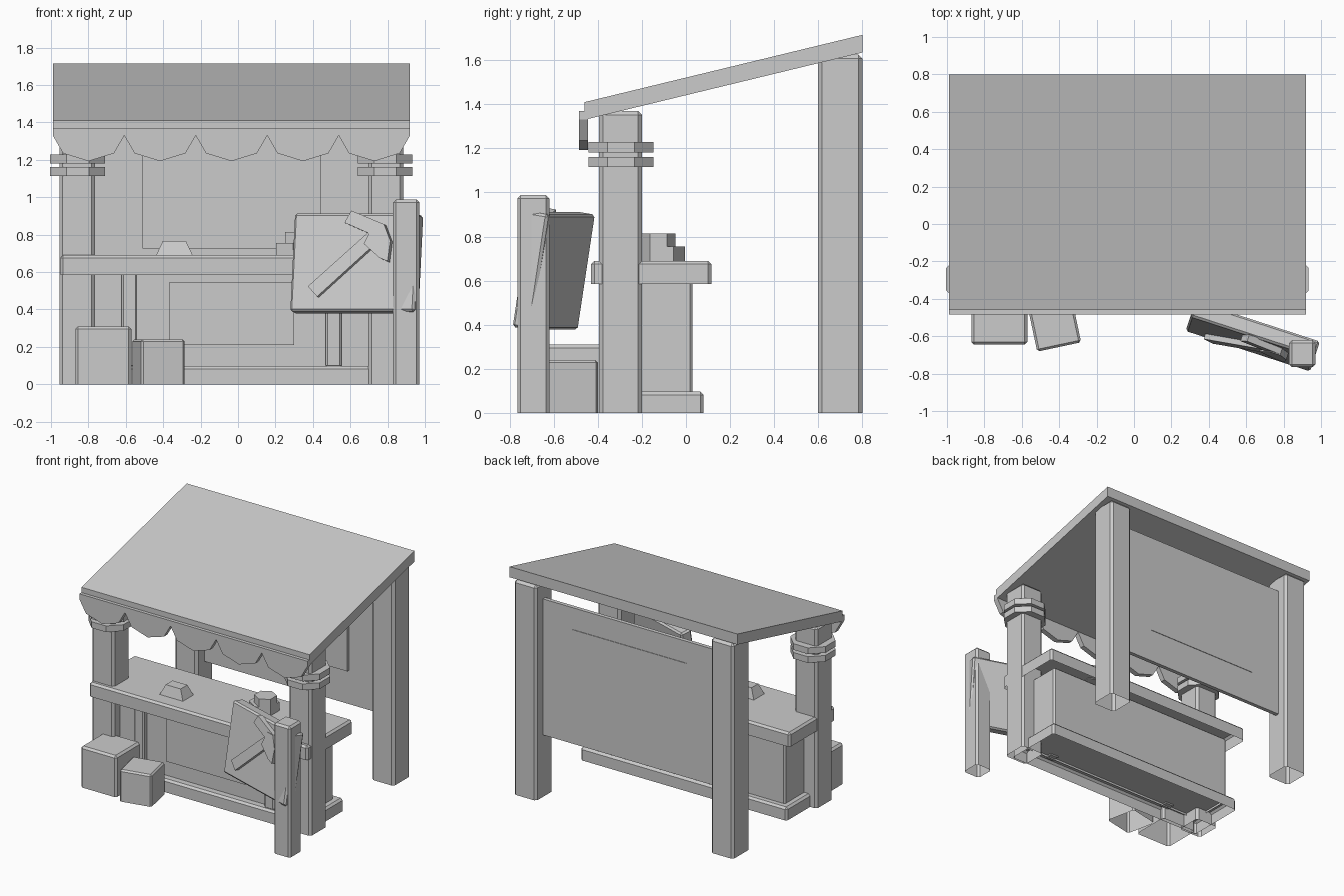
import bpy, bmesh
from math import radians, pi
from mathutils import Matrix, Vector

if "Cube" in bpy.data.objects:
    bpy.data.objects.remove(bpy.data.objects["Cube"])

CX = -0.035  # middle of the stall


def finish(name, bm, open_bottom=False):
    bmesh.ops.recalc_face_normals(bm, faces=bm.faces)
    if open_bottom:
        low = [f for f in bm.faces if f.normal.z < -0.3]
        bmesh.ops.delete(bm, geom=low, context='FACES')
    me = bpy.data.meshes.new(name)
    bm.to_mesh(me)
    bm.free()
    ob = bpy.data.objects.new(name, me)
    bpy.context.collection.objects.link(ob)
    return ob


def box(name, x, y, z, bevel=0.0, open_bottom=False):
    bm = bmesh.new()
    size = (x[1] - x[0], y[1] - y[0], z[1] - z[0])
    mid = Vector((sum(x) / 2, sum(y) / 2, sum(z) / 2))
    bmesh.ops.create_cube(bm, size=1)
    bmesh.ops.scale(bm, vec=size, verts=bm.verts)
    if bevel:
        edges = [e for e in bm.edges
                 if not (open_bottom and all(v.co.z < 0 for v in e.verts))]
        bmesh.ops.bevel(bm, geom=edges, offset=bevel, segments=1, affect='EDGES')
    ob = finish(name, bm, open_bottom)
    ob.location = mid
    return ob


def prism(name, pts, depth, to3d):
    """Extrude a 2D outline; to3d maps (a, b, d) to a point."""
    bm = bmesh.new()
    f = bm.faces.new([bm.verts.new(to3d(a, b, 0)) for a, b in pts])
    r = bmesh.ops.extrude_face_region(bm, geom=[f])
    shift = Vector(to3d(0, 0, depth)) - Vector(to3d(0, 0, 0))
    bmesh.ops.translate(bm, vec=shift,
                        verts=[g for g in r['geom'] if isinstance(g, bmesh.types.BMVert)])
    return finish(name, bm)


def disc(name, sides, r, loc, h, turn, r2=None):
    bm = bmesh.new()
    bmesh.ops.create_cone(bm, cap_ends=True, segments=sides, radius1=r,
                          radius2=r2 or r, depth=h,
                          matrix=Matrix.Rotation(turn, 4, 'Z'))
    ob = finish(name, bm)
    ob.location = loc
    return ob


# Roof slab
prism("roof", [(-0.46, 1.33), (0.8, 1.635), (0.8, 1.715), (-0.46, 1.41)], 1.91,
      lambda a, b, d: (-0.99 + d, a, b))

# Scalloped valance
outline = [(0.92, 1.37), (-0.99, 1.37), (-0.99, 1.33)]
step = 1.91 / 5
for i in range(5):
    x0 = -0.99 + i * step
    outline += [(x0 + 0.055, 1.235), (x0 + step / 2, 1.193),
                (x0 + step - 0.055, 1.235), (x0 + step, 1.33)]
prism("valance", outline, 0.04, lambda a, b, d: (a, -0.485 + d, b))

# Posts and octagonal bands
for side, s in (("left", -1), ("right", 1)):
    px = CX + s * 0.825
    xs = (px - 0.095, px + 0.095)
    box(side + "_front_post", xs, (-0.395, -0.2), (0, 1.37), 0.018, True)
    box(side + "_rear_post", xs, (0.6, 0.8), (0, 1.625), 0.018, True)
    for z in (1.138, 1.205):
        disc(side + "_post_band", 8, 0.159, (CX + s * 0.822, -0.295, z), 0.047, pi / 8)
    # Slim pilasters on the counter front
    qx = CX + s * 0.546
    box(side + "_pilaster", (qx - 0.042, qx + 0.042), (-0.36, -0.28), (0.09, 0.6), 0.01)

# Rear wall with hanging panel
box("rear_wall", (-0.8, 0.73), (0.69, 0.72), (0.47, 1.5))
box("rear_wall_panel", (-0.51, 0.445), (0.67, 0.724), (0.725, 1.335))

# Counter
box("counter_top", (-0.95, 0.88), (-0.43, 0.115), (0.585, 0.69), 0.015, True)
box("counter_body", (-0.85, 0.78), (-0.32, 0.03), (0.08, 0.6), 0.012, True)
box("counter_base", (-0.9, 0.83), (-0.38, 0.08), (0, 0.097), 0.015, True)
box("counter_front_panel", (-0.37, 0.3), (-0.335, -0.31), (0.21, 0.545))

# Goods on the counter
ingot = disc("ingot", 4, 2 ** 0.5 / 2, (-0.34, -0.25, 0.725), 0.08, pi / 4, 0.44)
ingot.scale = (0.2, 0.13, 1)
disc("lower_hex_block", 6, 0.105, (0.295, -0.11, 0.72), 0.07, 0)
disc("upper_hex_block", 6, 0.078, (0.318, -0.125, 0.785), 0.06, 0)

# Crates in front
box("large_crate", (-0.87, -0.57), (-0.645, -0.35), (0, 0.31), 0.015, True)
small = box("small_crate", (-0.545, -0.305), (-0.66, -0.42), (0, 0.24), 0.012, True)
small.rotation_euler.z = radians(12)

# Sign post and tilted board
box("sign_post", (0.83, 0.97), (-0.765, -0.62), (0, 0.988), 0.015, True)
tilt = (Matrix.Translation((0.635, -0.6, 0.645)) @ Matrix.Rotation(radians(-18), 4, 'Z')
        @ Matrix.Rotation(radians(-9), 4, 'X'))
board = box("sign_board", (-0.35, 0.35), (-0.045, 0.045), (-0.265, 0.265), 0.012)
board.matrix_world = tilt

# Hammer emblem on the board
emblem = {
    "emblem_handle": [(-0.245, -0.135), (-0.19, -0.19), (0.17, 0.14), (0.115, 0.19)],
    "emblem_head": [(-0.055, 0.21), (-0.02, 0.275), (0.17, 0.2), (0.125, 0.135)],
    "emblem_pick": [(0.11, 0.2), (0.17, 0.2), (0.21, 0.11), (0.2, 0.0),
                    (0.15, 0.02), (0.06, 0.095)],
}
for i, (name, pts) in enumerate(emblem.items()):
    ob = prism(name, pts, 0.035 + 0.004 * i, lambda a, b, d: (a, -0.04 - d, b))
    ob.matrix_world = tilt
